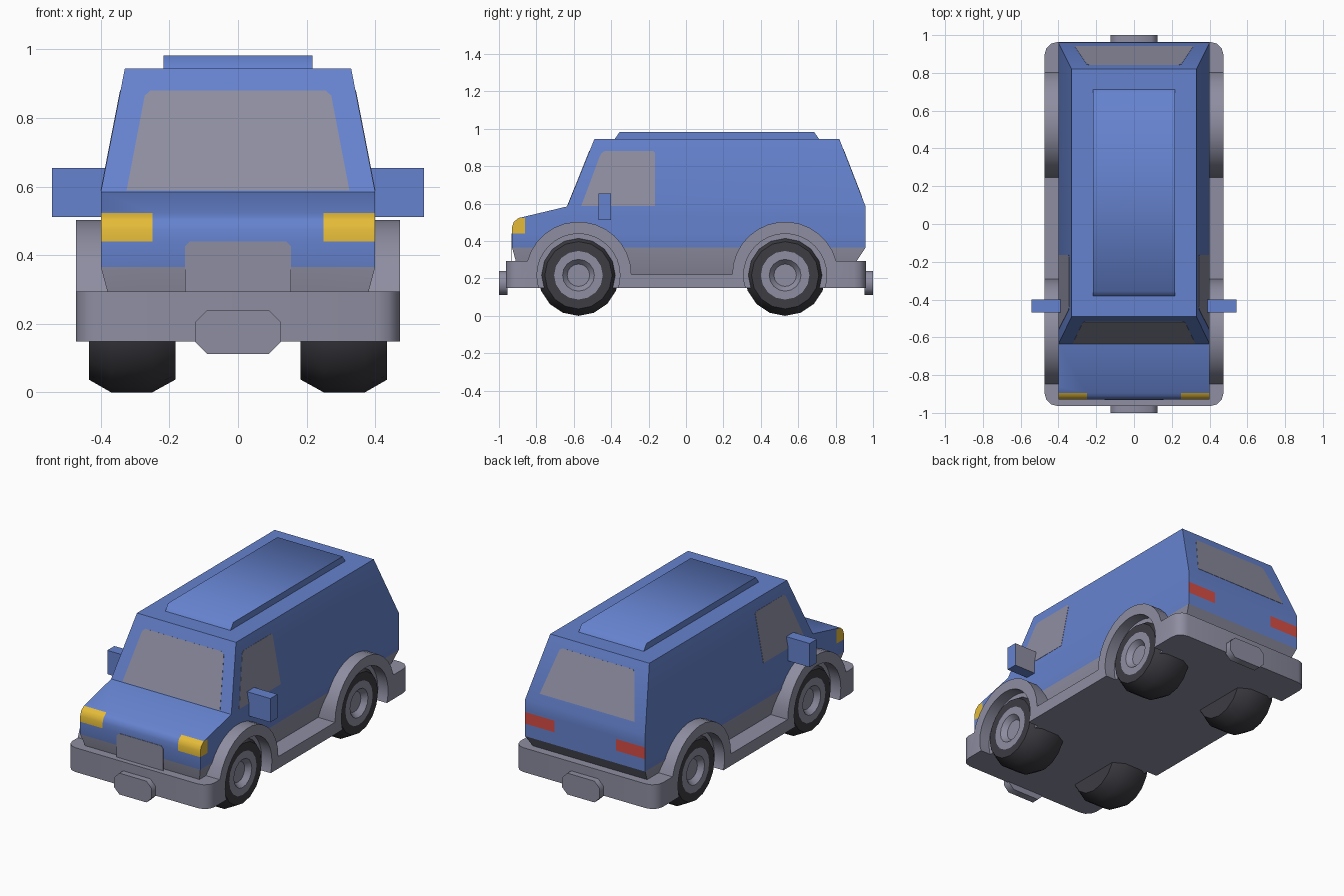
import bpy, bmesh, math
from mathutils import Vector

old = bpy.data.objects.get("Cube")
if old:
    bpy.data.objects.remove(old, do_unlink=True)


def material(name, rgb):
    m = bpy.data.materials.new(name)
    m.use_nodes = True
    m.diffuse_color = (*rgb, 1)
    m.node_tree.nodes["Principled BSDF"].inputs["Base Color"].default_value = (*rgb, 1)
    return m


BLUE = material("blue paint", (0.13, 0.225, 0.62))
GREY = material("grey trim", (0.27, 0.27, 0.36))
DARK = material("dark rubber", (0.045, 0.045, 0.055))
YELLOW = material("yellow lamp", (0.78, 0.5, 0.04))
RED = material("red lamp", (0.68, 0.075, 0.06))


def smooth(ob, degrees):
    bpy.ops.object.select_all(action='DESELECT')
    ob.select_set(True)
    bpy.context.view_layer.objects.active = ob
    bpy.ops.object.shade_smooth_by_angle(angle=math.radians(degrees))


def finish(bm, name, mats, degrees=32):
    """Turn a bmesh into an object; zero degrees keeps it flat."""
    bmesh.ops.recalc_face_normals(bm, faces=bm.faces[:])
    mesh = bpy.data.meshes.new(name)
    bm.to_mesh(mesh)
    bm.free()
    ob = bpy.data.objects.new(name, mesh)
    bpy.context.collection.objects.link(ob)
    for m in mats:
        mesh.materials.append(m)
    if degrees:
        smooth(ob, degrees)
    return ob


def prism(points, offset):
    """Extrude a closed polygon of 3D points along an offset."""
    bm = bmesh.new()
    face = bm.faces.new([bm.verts.new(p) for p in points])
    ext = bmesh.ops.extrude_face_region(bm, geom=[face], use_keep_orig=True)
    moved = [v for v in ext["geom"] if isinstance(v, bmesh.types.BMVert)]
    bmesh.ops.translate(bm, verts=moved, vec=offset)
    bmesh.ops.recalc_face_normals(bm, faces=bm.faces[:])
    return bm


def plate(name, points, mat):
    """Thin painted panel lying on a surface."""
    n = (Vector(points[1]) - Vector(points[0])).cross(Vector(points[-1]) - Vector(points[0]))
    n = n.normalized() * 0.0015
    return finish(prism([Vector(p) - n for p in points], n * 2), name, [mat], 0)


# Body shell: side profile, then tapered in width by height
BELT, ROOF, SKIRT = 0.585, 0.945, 0.365


def half_width(z):
    if z > BELT:
        return 0.4 - 0.07 * (z - BELT) / (ROOF - BELT)
    return 0.4 - max(0, SKIRT - z) * 0.27


profile = [(-0.89, 0.22), (-0.93, SKIRT), (-0.93, 0.475), (-0.92, 0.503), (-0.895, 0.523),
           (-0.635, BELT), (-0.49, ROOF), (0.82, ROOF), (0.96, BELT), (0.96, SKIRT), (0.865, 0.22)]
bm = prism([(-0.4, y, z) for y, z in profile], (0.8, 0, 0))


def cut(faces, co, no):
    edges = {e for f in faces for e in f.edges}
    verts = {v for f in faces for v in f.verts}
    bmesh.ops.bisect_plane(bm, geom=list(verts) + list(edges) + list(faces),
                           plane_co=co, plane_no=no, dist=1e-5)


for z in (SKIRT, 0.44, 0.51, 0.523, BELT):
    cut(bm.faces[:], (0, 0, z), (0, 0, 1))
for x in (-0.25, -0.205, 0.205, 0.25):
    cut(bm.faces[:], (x, 0, 0), (1, 0, 0))
cut([f for f in bm.faces if abs(f.normal.x) > 0.9], (0, -0.86, 0), (0, 1, 0))
for f in bm.faces:
    c = f.calc_center_median()
    if c.z < SKIRT:
        f.material_index = 1
    elif c.y < -0.86 and abs(c.x) > 0.25 and 0.44 < c.z < 0.523:
        f.material_index = 2
    elif c.y > 0.95 and abs(c.x) > 0.205 and 0.44 < c.z < 0.51:
        f.material_index = 3
for v in bm.verts:
    v.co.x *= half_width(v.co.z) / 0.4
finish(bm, "body", [BLUE, GREY, YELLOW, RED])

# Raised roof panel, softly shaded over its sloped ends
roof = [(-0.385, 0.94), (-0.355, 0.983), (0.685, 0.983), (0.715, 0.94)]
finish(prism([(-0.217, y, z) for y, z in roof], (0.434, 0, 0)), "roof_panel", [BLUE], 60)

# Windows and grille
slope = lambda z: (z - BELT) / (ROOF - BELT)
front_pane = [(0.325, 0.588), (0.272, 0.865), (0.255, 0.88)]
rear_pane = [(0.315, 0.635), (0.25, 0.88), (0.235, 0.892)]
side_pane = [(-0.56, 0.588), (-0.462, 0.85), (-0.452, 0.87), (-0.435, 0.88),
             (-0.175, 0.88), (-0.165, 0.87), (-0.165, 0.588)]


def both_halves(half):
    return half + [(-x, z) for x, z in reversed(half)]


plate("windscreen", [(x, -0.635 + 0.145 * slope(z), z) for x, z in both_halves(front_pane)], GREY)
plate("rear_window", [(x, 0.96 - 0.14 * slope(z), z) for x, z in both_halves(rear_pane)], GREY)
grille = [(0.155, 0.285), (0.155, 0.425), (0.14, 0.44)]
plate("grille", [(x, -0.931, z) for x, z in both_halves(grille)], GREY)
for s, side in ((1, "left"), (-1, "right")):
    plate(side + "_window", [(s * half_width(z), y, z) for y, z in side_pane], GREY)

# Chassis: bumpers, sills and wheel arches in one extruded profile
FRONT, REAR, HUB = -0.575, 0.53, 0.217


def arc(cy, start, end, r=0.283, n=14):
    angles = [math.radians(start + (end - start) * i / n) for i in range(n + 1)]
    return [(cy + r * math.cos(a), 0.22 + r * math.sin(a)) for a in angles]


outline = [(-0.963, 0.148), (-0.963, 0.294)] + arc(FRONT, 165, 0) + arc(REAR, 180, 15)
outline += [(0.963, 0.294), (0.963, 0.148)]
bm = prism([(-0.473, y, z) for y, z in outline], (0.946, 0, 0))
corners = [e for e in bm.edges
           if all(abs(v.co.y) > 0.95 for v in e.verts)
           and abs(e.verts[0].co.z - e.verts[1].co.z) > 0.1]
bmesh.ops.bevel(bm, geom=corners, offset=0.065, segments=3, profile=0.5, affect='EDGES')
chassis = finish(bm, "chassis", [GREY], 0)


def lathe(name, x_radius, cy, s, mats, sides, trim_from):
    """Spin (x, radius) points about a wheel axle."""
    bm = bmesh.new()
    rings = []
    for x, r in x_radius:
        rings.append([bm.verts.new((s * x, cy + r * math.sin(a), HUB - r * math.cos(a)))
                      for a in (2 * math.pi * i / sides for i in range(sides))])
    for k in range(len(rings) - 1):
        for i in range(sides):
            j = (i + 1) % sides
            f = bm.faces.new((rings[k][i], rings[k][j], rings[k + 1][j], rings[k + 1][i]))
            f.material_index = int(k >= trim_from)
    bm.faces.new(rings[0])
    bm.faces.new(rings[-1]).material_index = len(mats) - 1
    return finish(bm, name, mats)


# Wheels with recessed hubs, each set in a round opening cut in the chassis
wheel = [(0.183, 0.18), (0.25, HUB), (0.37, HUB), (0.435, 0.18), (0.435, 0.13),
         (0.435, 0.085), (0.405, 0.06)]
for cy, end in ((FRONT, "front"), (REAR, "rear")):
    for s, side in ((1, "left"), (-1, "right")):
        cutter = lathe("arch_cutter", [(0.405, 0.222), (0.6, 0.222)], cy, s, [GREY], 32, 1)
        cutter.hide_render = True
        mod = chassis.modifiers.new("arch", 'BOOLEAN')
        mod.operation, mod.solver, mod.object = 'DIFFERENCE', 'EXACT', cutter
        bpy.context.view_layer.objects.active = chassis
        bpy.ops.object.modifier_apply(modifier=mod.name)
        bpy.data.objects.remove(cutter, do_unlink=True)
        lathe(end + "_" + side + "_wheel", wheel, cy, s, [DARK, GREY], 16, 4)
smooth(chassis, 32)

# Chamfered blocks on both bumpers
block = [(0.09, 0.112), (0.125, 0.147), (0.125, 0.205), (0.09, 0.24)]
for y, end in ((-1, "front"), (0.955, "rear")):
    finish(prism([(x, y, z) for x, z in both_halves(block)], (0, 0.045, 0)),
           end + "_bumper_block", [GREY], 50)

# Door mirrors, the left one with a grey glass at the back
for s, side in ((1, "left"), (-1, "right")):
    corners = [(s * x, -0.468, z) for x, z in
               ((0.385, 0.512), (0.543, 0.512), (0.543, 0.655), (0.385, 0.655))]
    bm = prism(corners, (0, 0.068, 0))
    for f in bm.faces:
        f.material_index = int(s > 0 and f.normal.y > 0.9)
    finish(bm, side + "_mirror", [BLUE, GREY], 0)
